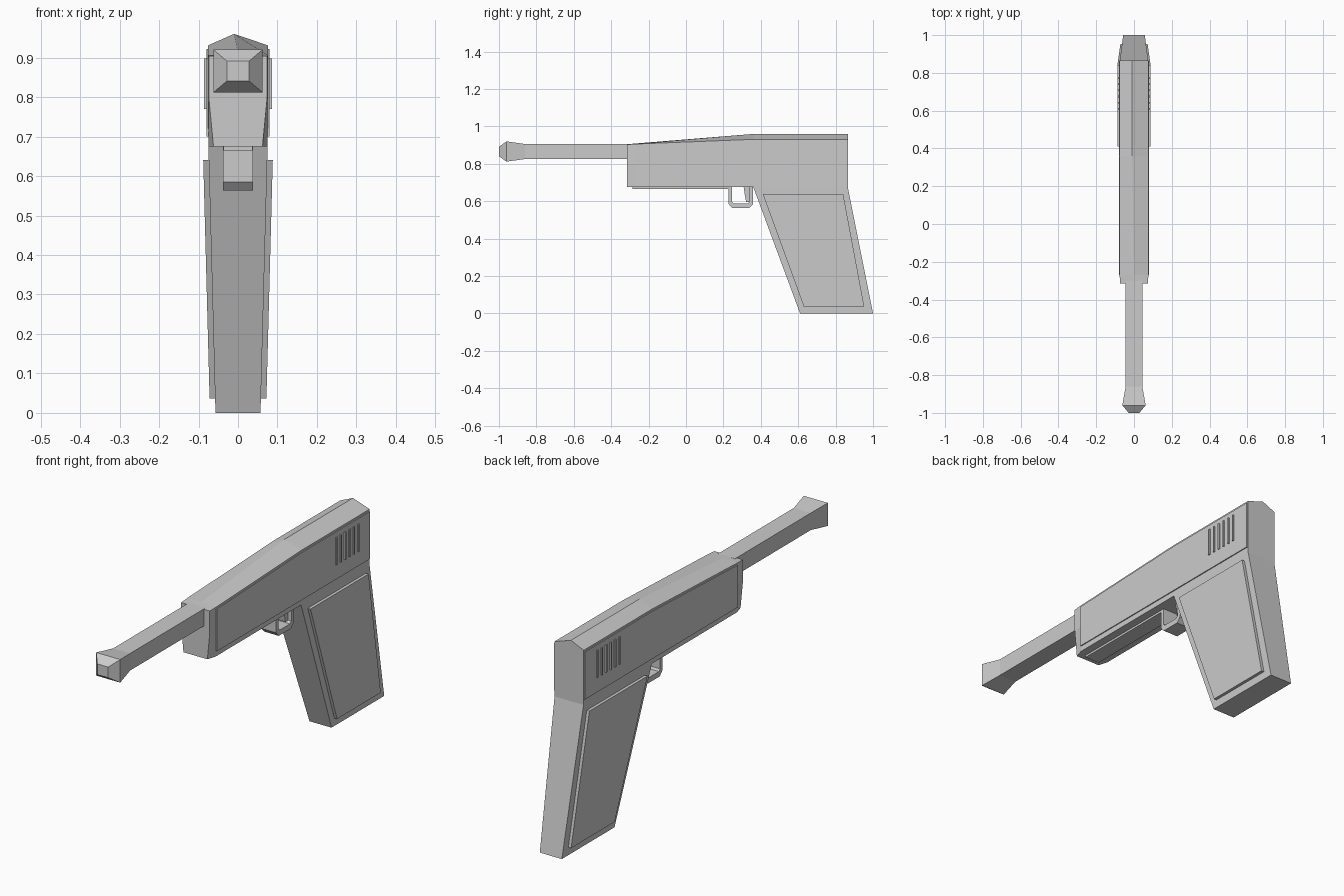
import bpy, bmesh

if "Cube" in bpy.data.objects:
    bpy.data.objects.remove(bpy.data.objects["Cube"])


def finish(name, bm):
    bmesh.ops.recalc_face_normals(bm, faces=bm.faces)
    me = bpy.data.meshes.new(name)
    bm.to_mesh(me)
    bm.free()
    ob = bpy.data.objects.new(name, me)
    bpy.context.collection.objects.link(ob)
    return ob


def loft(name, rings):
    """Skin a list of equal-length rings of (x, y, z) points and cap both ends."""
    bm = bmesh.new()
    loops = [[bm.verts.new(p) for p in ring] for ring in rings]
    n = len(loops[0])
    for a, b in zip(loops, loops[1:]):
        for i in range(n):
            j = (i + 1) % n
            bm.faces.new((a[i], a[j], b[j], b[i]))
    bm.faces.new(loops[0])
    bm.faces.new(loops[-1])
    return finish(name, bm)


def side_plate(name, profile, inner, outer):
    """Plate from a (y, z) profile; inner / outer give x as a function of z."""
    return loft(name, [[(f(z), y, z) for y, z in profile] for f in (inner, outer)])


def slab(name, profile, half):
    return side_plate(name, profile, lambda z: -half, lambda z: half)


# Receiver: cross-sections from front to back, with a roof ridge at the rear
def section(y, low, wide, side, ridge, peak_x):
    return [(-low, y, 0.675), (low, y, 0.675), (wide, y, 0.80),
            (wide, y, side), (peak_x, y, ridge), (-wide, y, side), (-wide, y, 0.80)]


loft("receiver", [
    section(-0.315, 0.062, 0.074, 0.904, 0.905, 0),
    section(-0.27, 0.075, 0.076, 0.906, 0.909, 0),
    section(0.36, 0.075, 0.076, 0.931, 0.96, -0.01),
    section(0.865, 0.075, 0.076, 0.931, 0.96, -0.01),
])

# Barrel with flared square muzzle
stations = [(-0.30, 0.044, 0.040), (-0.86, 0.044, 0.040), (-0.96, 0.062, 0.054), (-1.0, 0.028, 0.025)]
loft("barrel", [[(sx * w, y, 0.866 + sz * h)
                 for sx, sz in ((-1, -1), (1, -1), (1, 1), (-1, 1))]
                for y, w, h in stations])


# Grip, tapering in width towards the base
def grip_x(z):
    return 0.057 + 0.018 * z / 0.675


side_plate("grip", [(0.61, 0), (1.0, 0), (0.865, 0.675), (0.36, 0.675)],
           lambda z: -grip_x(z), grip_x)

# Raised plates and ribs on both sides
for side, s in (("right", 1), ("left", -1)):
    side_plate(f"grip_panel_{side}",
               [(0.63, 0.037), (0.953, 0.037), (0.84, 0.64), (0.41, 0.64)],
               lambda z: s * (grip_x(z) - 0.01), lambda z: s * (grip_x(z) + 0.014))
    side_plate(f"receiver_plate_{side}",
               [(-0.27, 0.70), (0.862, 0.70), (0.862, 0.922), (0.36, 0.922), (-0.27, 0.897)],
               lambda z: s * 0.07, lambda z: s * 0.08)
    for i in range(6):
        y = 0.61 + i * 0.0325
        side_plate(f"rib_{side}_{i + 1}",
                   [(y - 0.004, 0.77), (y + 0.004, 0.77), (y + 0.004, 0.898), (y - 0.004, 0.898)],
                   lambda z: s * 0.07, lambda z: s * 0.086)

# Underside rail
slab("lower_rail", [(-0.285, 0.665), (0.24, 0.665), (0.24, 0.69), (-0.285, 0.69)], 0.037)

# Trigger guard: swept U-shaped strip
outer = [(0.228, 0.68), (0.228, 0.585), (0.248, 0.563), (0.338, 0.563), (0.358, 0.585), (0.358, 0.69)]
inner = [(0.246, 0.68), (0.246, 0.597), (0.254, 0.588), (0.330, 0.588), (0.340, 0.597), (0.340, 0.69)]
loft("trigger_guard", [[(-0.038, *o), (0.038, *o), (0.038, *i), (-0.038, *i)]
                       for o, i in zip(outer, inner)])

# Trigger
slab("trigger", [(0.308, 0.68), (0.345, 0.68), (0.345, 0.595), (0.322, 0.595), (0.315, 0.63)], 0.02)
